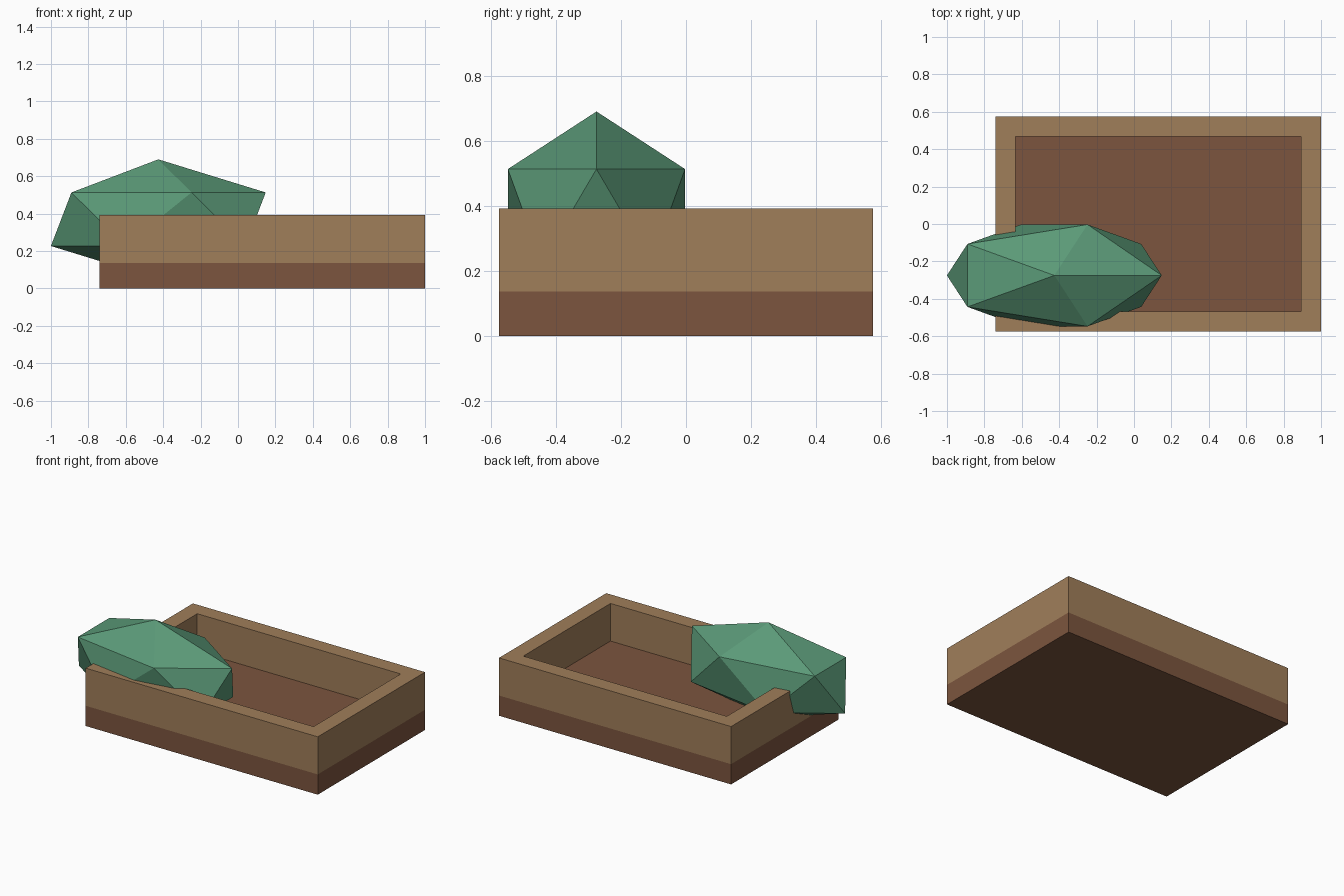
import bpy, bmesh

if "Cube" in bpy.data.objects:
    bpy.data.objects.remove(bpy.data.objects["Cube"])


def material(name, rgb):
    """Flat colour given as 0-255 sRGB, stored as linear."""
    lin = [((c / 255 + 0.055) / 1.055) ** 2.4 for c in rgb]
    mat = bpy.data.materials.new(name)
    mat.diffuse_color = (*lin, 1)
    mat.use_nodes = True
    mat.node_tree.nodes["Principled BSDF"].inputs["Base Color"].default_value = mat.diffuse_color
    return mat


def add_object(name, bm, mat):
    mesh = bpy.data.meshes.new(name)
    bmesh.ops.recalc_face_normals(bm, faces=bm.faces)
    bm.to_mesh(mesh)
    bm.free()
    mesh.materials.append(mat)
    obj = bpy.data.objects.new(name, mesh)
    bpy.context.collection.objects.link(obj)
    return obj


tan = material("tan wood", (160, 126, 90))
brown = material("brown soil", (124, 85, 62))
green = material("leaf green", (91, 154, 120))

CX, HX, HY = 0.13, 0.87, 0.574      # planter centre and half sizes
FLOOR, RIM, WALL = 0.137, 0.392, 0.107

# Soil slab filling the bottom of the planter
bm = bmesh.new()
bmesh.ops.create_cube(bm, size=1)
bmesh.ops.scale(bm, vec=(2 * HX, 2 * HY, FLOOR), verts=bm.verts)
bmesh.ops.translate(bm, vec=(CX, 0, FLOOR / 2), verts=bm.verts)
add_object("soil_base", bm, brown)

# Rectangular frame: outer and inner loops at both heights, joined by quads
bm = bmesh.new()
corners = [(-1, -1), (1, -1), (1, 1), (-1, 1)]
loops = []
for inset, z in [(0, FLOOR), (0, RIM), (WALL, RIM), (WALL, FLOOR)]:
    loops.append([bm.verts.new((CX + sx * (HX - inset), sy * (HY - inset), z))
                  for sx, sy in corners])
for k in range(4):
    a, b = loops[k], loops[(k + 1) % 4]
    for i in range(4):
        j = (i + 1) % 4
        bm.faces.new((a[i], a[j], b[j], b[i]))
add_object("planter_frame", bm, tan)

# Faceted bush spilling over the left wall
bm = bmesh.new()
bmesh.ops.create_icosphere(bm, subdivisions=1, radius=1)
bmesh.ops.scale(bm, vec=(0.642, 0.32, 0.32), verts=bm.verts)
bmesh.ops.translate(bm, vec=(-0.426, -0.275, 0.37), verts=bm.verts)
add_object("bush", bm, green)
